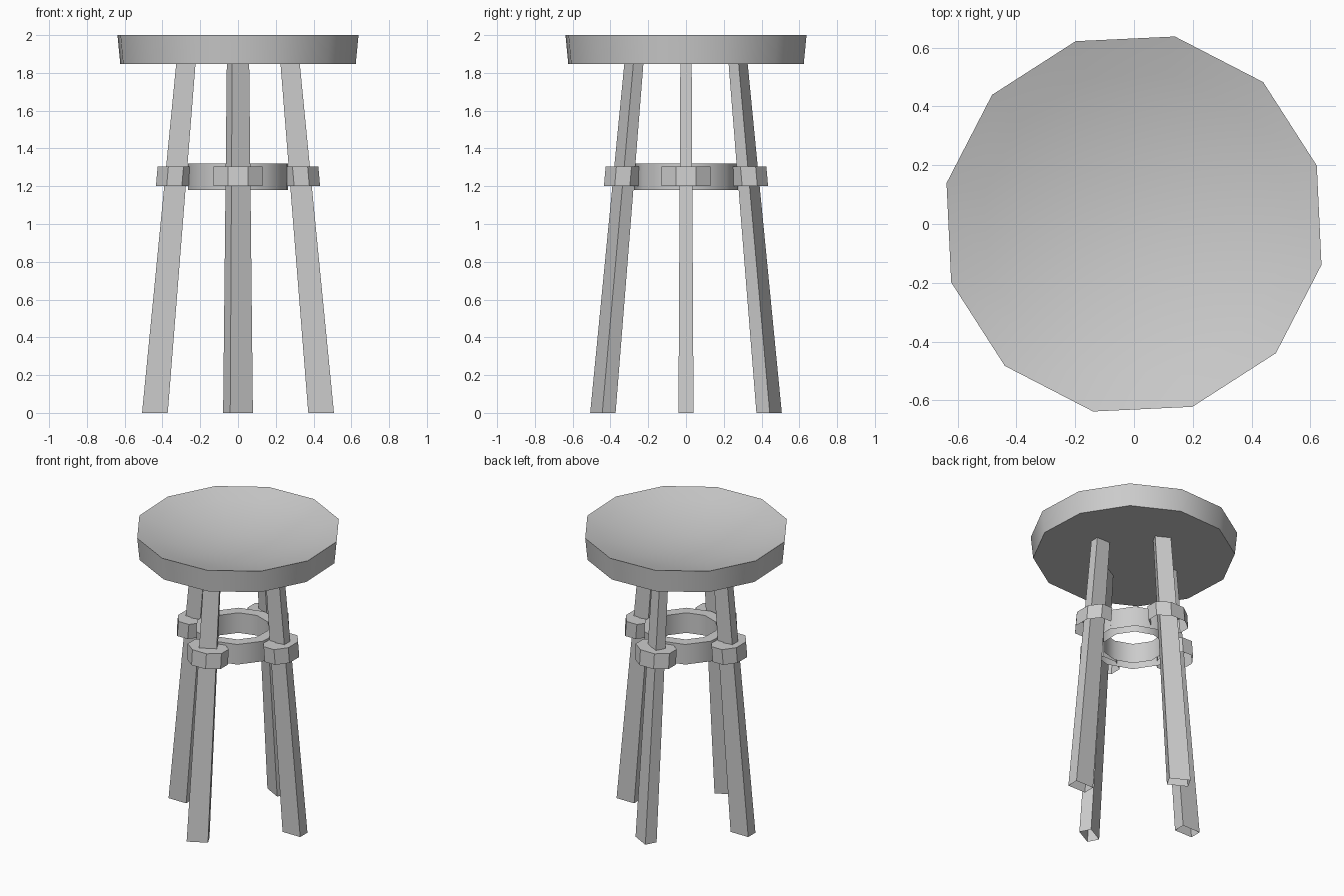
import bpy, bmesh
from math import cos, sin, pi, radians
from mathutils import Matrix, Vector

if "Cube" in bpy.data.objects:
    bpy.data.objects.remove(bpy.data.objects["Cube"], do_unlink=True)

grey = bpy.data.materials.new("plain_grey")
grey.use_nodes = True
grey.diffuse_color = (0.6, 0.6, 0.6, 1)
grey.node_tree.nodes["Principled BSDF"].inputs["Base Color"].default_value = (0.6, 0.6, 0.6, 1)


def finish(name, bm, smooth=None):
    """Turn a bmesh into a grey object, optionally smooth below an angle."""
    bmesh.ops.recalc_face_normals(bm, faces=bm.faces)
    mesh = bpy.data.meshes.new(name)
    bm.to_mesh(mesh)
    bm.free()
    mesh.materials.append(grey)
    obj = bpy.data.objects.new(name, mesh)
    bpy.context.collection.objects.link(obj)
    if smooth:
        bpy.ops.object.select_all(action="DESELECT")
        obj.select_set(True)
        bpy.context.view_layer.objects.active = obj
        bpy.ops.object.shade_smooth_by_angle(angle=radians(smooth))


def lathe(profile, sides, start):
    """Sweep (radius, z) points around z in flat sided steps."""
    bm = bmesh.new()
    rings = []
    for r, z in profile:
        angles = [start + 2 * pi * i / sides for i in range(sides)]
        if r == 0:
            rings.append([bm.verts.new((0, 0, z))] * sides)
        else:
            rings.append([bm.verts.new((r * cos(a), r * sin(a), z)) for a in angles])
    for low, high in zip(rings, rings[1:]):
        for i in range(sides):
            j = (i + 1) % sides
            corners = list(dict.fromkeys([low[i], low[j], high[j], high[i]]))
            bm.faces.new(corners)
    return bm


# Seat: twelve sided disc with a shallow dished top
RIM, DISH = 0.653, 0.11
profile = [(0, 1.847), (0.638, 1.847)]
profile += [(RIM * t, 2 - DISH * (1 - t * t)) for t in (1, 0.8, 0.6, 0.4, 0.2, 0)]
finish("seat", lathe(profile, 12, radians(17.7)), 40)

# Central ring between the legs, open underneath
ring = [(0.2, 1.18), (0.2, 1.32), (0.275, 1.32), (0.275, 1.18)]
finish("centre_ring", lathe(ring, 10, radians(-56)), 40)

# Legs and their collars: direction, twist of the section about z
FOOT, TOP, HEIGHT = 0.44, 0.275, 1.86
LEGS = {
    "left": (Vector((1, 0, 0)), 0),
    "right": (Vector((-1, 0, 0)), 0),
    "front": (Vector((0, -1, 0)), 28),
    "back": (Vector((0, 1, 0)), -28),
}
for side, (out, twist) in LEGS.items():
    # Tapered hollow leg, open at the foot
    bm = bmesh.new()
    turn = Matrix.Rotation(radians(twist), 3, "Z")
    loops = []
    for z, reach, scale in ((0, FOOT, 1), (HEIGHT, TOP, 0.75)):
        section = [(-1, -1), (1, -1), (1, 1), (-1, 1)]
        loops.append([
            bm.verts.new(turn @ Vector((x * 0.068, y * 0.04, 0)) * scale
                         + out * reach + Vector((0, 0, z)))
            for x, y in section])
    for i in range(4):
        j = (i + 1) % 4
        bm.faces.new((loops[0][i], loops[0][j], loops[1][j], loops[1][i]))
    finish(side + "_leg", bm)

    # Eight sided collar, level, open underneath, following the leg's slope
    bm = lathe([(0.3, 0.052), (1, 0.052), (1, -0.052)], 8, pi / 8)
    corner = 1 / cos(pi / 8)
    bmesh.ops.scale(bm, vec=(0.097 * corner, 0.13 * corner, 1), verts=bm.verts)
    for v in bm.verts:
        v.co.x -= 0.089 * v.co.z
    face_out = out.to_2d().angle_signed(Vector((1, 0)))
    place = Matrix.Translation(out * 0.333 + Vector((0, 0, 1.252)))
    bm.transform(place @ Matrix.Rotation(face_out, 4, "Z"))
    finish(side + "_collar", bm)
